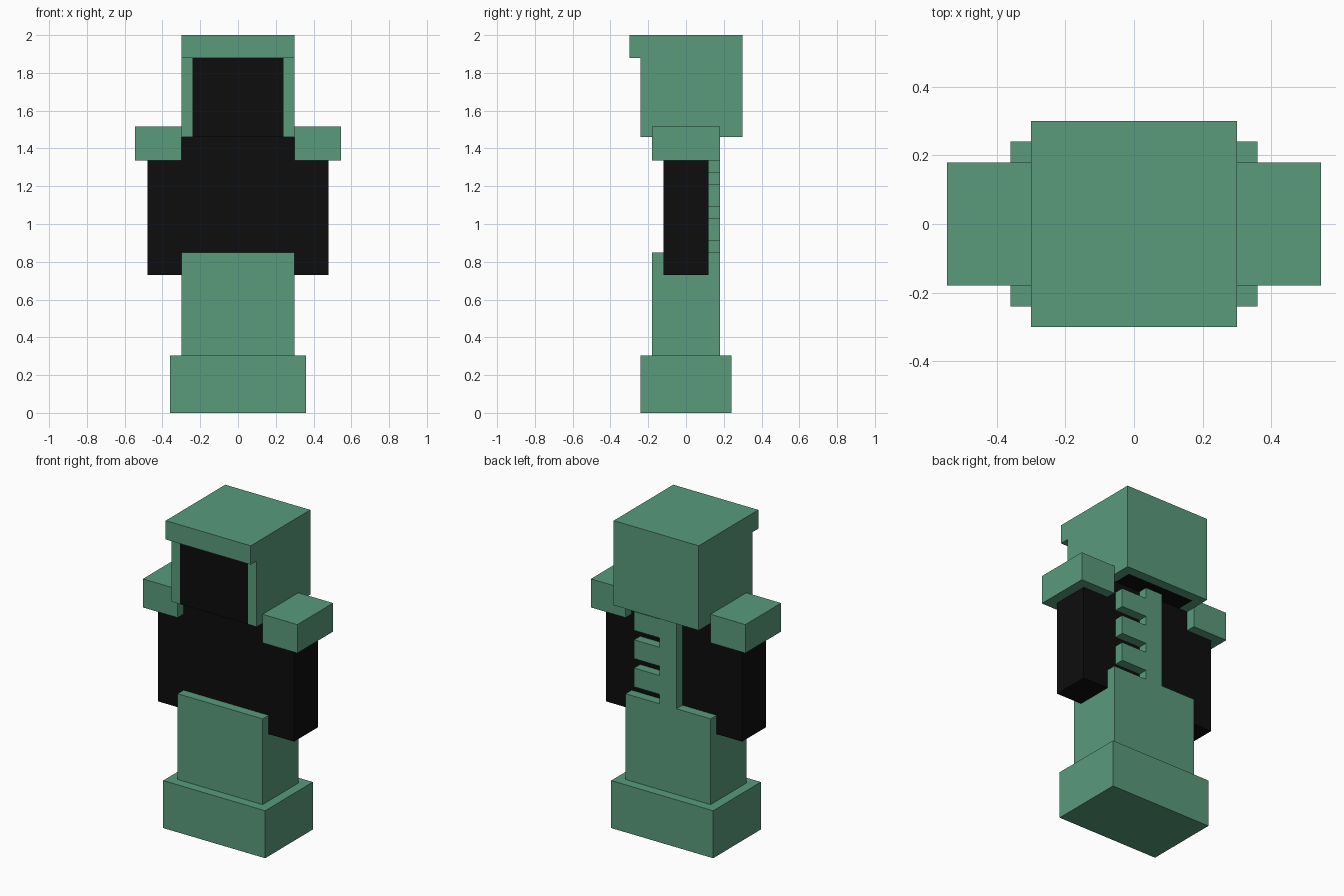
import bpy
import bmesh
from mathutils import Vector

cube = bpy.data.objects.get("Cube")
if cube:
    bpy.data.objects.remove(cube, do_unlink=True)


def material(name, rgb):
    mat = bpy.data.materials.new(name)
    mat.use_nodes = True
    color = (*rgb, 1.0)
    mat.diffuse_color = color
    mat.node_tree.nodes["Principled BSDF"].inputs["Base Color"].default_value = color
    return mat


GREEN = material("sage_green", (0.10, 0.325, 0.20))
BLACK = material("black", (0.004, 0.004, 0.004))


def prism(bm, outline, direction):
    """Add a solid made by extruding a flat outline along a direction."""
    base = bm.faces.new([bm.verts.new(p) for p in outline])
    top = bmesh.ops.extrude_face_region(bm, geom=[base], use_keep_orig=True)["geom"]
    moved = [v for v in top if isinstance(v, bmesh.types.BMVert)]
    bmesh.ops.translate(bm, verts=moved, vec=Vector(direction))


def finish(name, bm, mat):
    bmesh.ops.recalc_face_normals(bm, faces=bm.faces)
    mesh = bpy.data.meshes.new(name)
    bm.to_mesh(mesh)
    bm.free()
    mesh.materials.append(mat)
    obj = bpy.data.objects.new(name, mesh)
    bpy.context.scene.collection.objects.link(obj)
    return obj


def box(name, x, y, z, mat):
    bm = bmesh.new()
    outline = [(x[0], y[0], z[0]), (x[1], y[0], z[0]),
               (x[1], y[1], z[0]), (x[0], y[1], z[0])]
    prism(bm, outline, (0, 0, z[1] - z[0]))
    return finish(name, bm, mat)


# Inner figure
box("head", (-0.24, 0.24), (-0.24, 0.24), (1.46, 1.94), BLACK)
box("torso", (-0.24, 0.24), (-0.12, 0.12), (0.73, 1.46), BLACK)

# Arms and shoulder pads
for side, s in (("left", 1), ("right", -1)):
    box(side + "_arm", sorted((0.24 * s, 0.48 * s)), (-0.12, 0.12), (0.73, 1.46), BLACK)
    box(side + "_shoulder_pad", sorted((0.30 * s, 0.545 * s)), (-0.18, 0.18),
        (1.335, 1.517), GREEN)

# Leggings and boots
box("leggings", (-0.30, 0.30), (-0.18, 0.18), (0.303, 0.85), GREEN)
box("boots", (-0.36, 0.36), (-0.24, 0.24), (0.0, 0.303), GREEN)

# Helmet: crown with brim and back wall, plus two cheek walls
crown = [(-0.30, 1.88), (-0.30, 2.0), (0.30, 2.0), (0.30, 1.46),
         (0.24, 1.46), (0.24, 1.94), (-0.24, 1.94), (-0.24, 1.88)]
cheek = [(-0.30, 1.88), (-0.30, 2.0), (0.30, 2.0), (0.30, 1.46),
         (-0.24, 1.46), (-0.24, 1.88)]
bm = bmesh.new()
for profile, x0, x1 in ((crown, -0.24, 0.24), (cheek, 0.24, 0.30), (cheek, -0.30, -0.24)):
    prism(bm, [(x0, y, z) for y, z in profile], (x1 - x0, 0, 0))
finish("helmet", bm, GREEN)

# Back plate: upright spine with three ribs on one side
comb = [(-0.06, 1.46), (-0.06, 0.85), (0.06, 0.85)]
for i in range(3):
    z = 0.91 + 0.18 * i
    comb += [(0.06, z), (0.24, z), (0.24, z + 0.12), (0.06, z + 0.12)]
comb.append((0.06, 1.46))
bm = bmesh.new()
prism(bm, [(x, 0.12, z) for x, z in comb], (0, 0.06, 0))
finish("back_spine_and_ribs", bm, GREEN)
